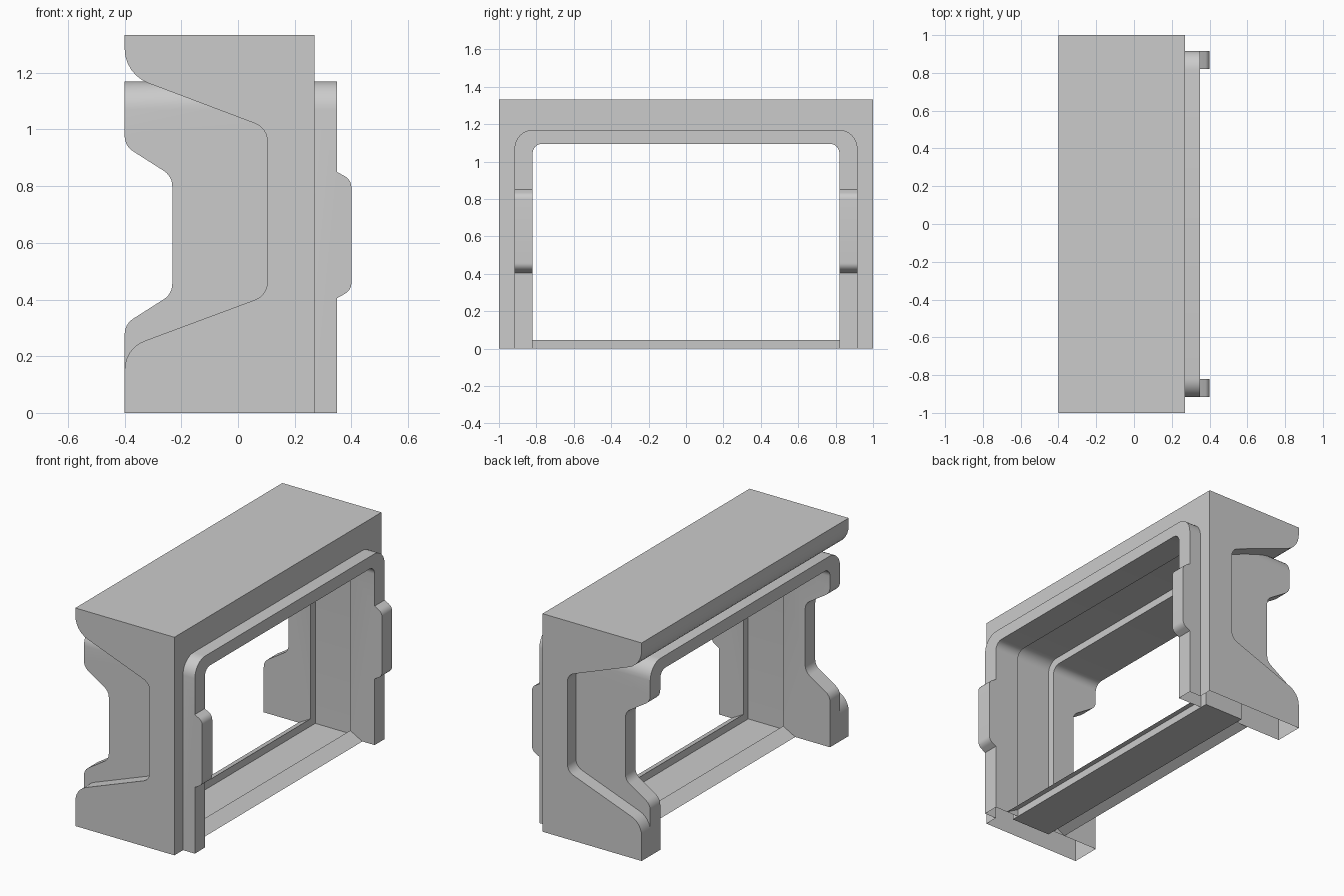
import bpy, bmesh, math
from mathutils import Vector

if "Cube" in bpy.data.objects:
    bpy.data.objects.remove(bpy.data.objects["Cube"])


def rounded(points, steps=6):
    """Closed outline; each point is (u, v, tangent length of its rounding)."""
    out = []
    n = len(points)
    for i, (u, v, t) in enumerate(points):
        p = Vector((u, v))
        if t == 0:
            out.append(p)
            continue
        a = (Vector(points[i - 1][:2]) - p).normalized()
        b = (Vector(points[(i + 1) % n][:2]) - p).normalized()
        half = a.angle(b) / 2
        r = t * math.tan(half)
        c = p + (a + b).normalized() * (r / math.sin(half))
        s, e = p + a * t - c, p + b * t - c
        ang = s.angle(e)
        for k in range(steps + 1):
            f = k / steps
            out.append(c + (s * math.sin((1 - f) * ang) + e * math.sin(f * ang)) / math.sin(ang))
    return out


def prism(name, outline, axis, lo, hi):
    """Extrude an outline along x (outline is y,z) or along y (outline is x,z)."""
    bm = bmesh.new()
    place = (lambda p, w: (w, p.x, p.y)) if axis == 'x' else (lambda p, w: (p.x, w, p.y))
    a = [bm.verts.new(place(p, lo)) for p in outline]
    b = [bm.verts.new(place(p, hi)) for p in outline]
    bm.faces.new(a)
    bm.faces.new(b[::-1])
    for i in range(len(a)):
        j = (i + 1) % len(a)
        bm.faces.new((a[i], b[i], b[j], a[j]))
    bmesh.ops.recalc_face_normals(bm, faces=bm.faces)
    return link(name, bm)


def link(name, bm):
    me = bpy.data.meshes.new(name)
    bm.to_mesh(me)
    bm.free()
    ob = bpy.data.objects.new(name, me)
    bpy.context.collection.objects.link(ob)
    return ob


def combine(target, other, operation):
    """Apply a boolean and remove the helper."""
    m = target.modifiers.new("bool", 'BOOLEAN')
    m.operation, m.object, m.solver = operation, other, 'EXACT'
    dg = bpy.context.evaluated_depsgraph_get()
    me = bpy.data.meshes.new_from_object(target.evaluated_get(dg))
    target.modifiers.clear()
    target.data = me
    bpy.data.objects.remove(other)


def arch(half, top, t, bottom):
    return rounded([(-half, bottom, 0), (half, bottom, 0), (half, top, t), (-half, top, t)], 8)


# Outer shell with the tapered rear notch
shell = rounded([(-.4, 0, 0), (.27, 0, 0), (.27, 1.333, 0), (-.4, 1.333, 0),
                 (-.4, 1.195, .09), (.103, 1.005, .045), (.103, .415, .045), (-.4, .228, .075)])
frame = prism("door_frame", shell, 'y', -1, 1)

# Inner liner: arch trimmed to its side profile with front tab and rear cutout
liner = prism("liner", arch(.917, 1.17, .1, 0), 'x', -.5, .5)
side = rounded([(-.4, -.1, 0), (.35, -.1, 0), (.35, .405, 0), (.4, .433, .025), (.4, .822, .025),
                (.35, .85, 0), (.35, 1.3, 0), (-.4, 1.3, 0), (-.4, .942, .035), (-.232, .835, .035),
                (-.232, .42, .035), (-.4, .313, .035)])
combine(liner, prism("trim", side, 'y', -1.1, 1.1), 'INTERSECT')
combine(frame, liner, 'UNION')

# Opening and the slot running round it
combine(frame, prism("opening", arch(.82, 1.095, .05, -.1), 'x', -.6, .6), 'DIFFERENCE')
combine(frame, prism("slot", arch(.865, 1.14, .07, -.1), 'x', -.083, .185), 'DIFFERENCE')

# Posts are open underneath
bm = bmesh.new()
bm.from_mesh(frame.data)
bm.normal_update()
under = [f for f in bm.faces if f.normal.z < -.9 and f.calc_center_median().z < .001]
bmesh.ops.delete(bm, geom=under, context='FACES')
bm.to_mesh(frame.data)
bm.free()

# Threshold: thin folded sheet with two ramps and a sunken slot floor
bm = bmesh.new()
fold = [(.267, 0, .82), (.185, .045, .82), (.185, 0, .82), (-.083, 0, .82), (-.083, .045, .82), (-.165, 0, .82)]
rows = [[bm.verts.new((x, s * y, z)) for x, z, y in fold] for s in (-1, 1)]
for i in range(len(fold) - 1):
    bm.faces.new((rows[0][i], rows[1][i], rows[1][i + 1], rows[0][i + 1]))
for row, s in zip(rows, (-1, 1)):
    ends = [bm.verts.new((x, s * .865, 0)) for x in (-.083, .185)]
    bm.faces.new([row[2], row[3]] + ends if s > 0 else ends[::-1] + [row[3], row[2]])
bmesh.ops.recalc_face_normals(bm, faces=bm.faces)
if sum(f.normal.z for f in bm.faces) < 0:
    bmesh.ops.reverse_faces(bm, faces=bm.faces)
threshold = link("threshold", bm)

# Smooth rounded corners, keep edges crisp
bpy.ops.object.select_all(action='DESELECT')
frame.select_set(True)
bpy.context.view_layer.objects.active = frame
bpy.ops.object.shade_smooth_by_angle(angle=math.radians(30))
